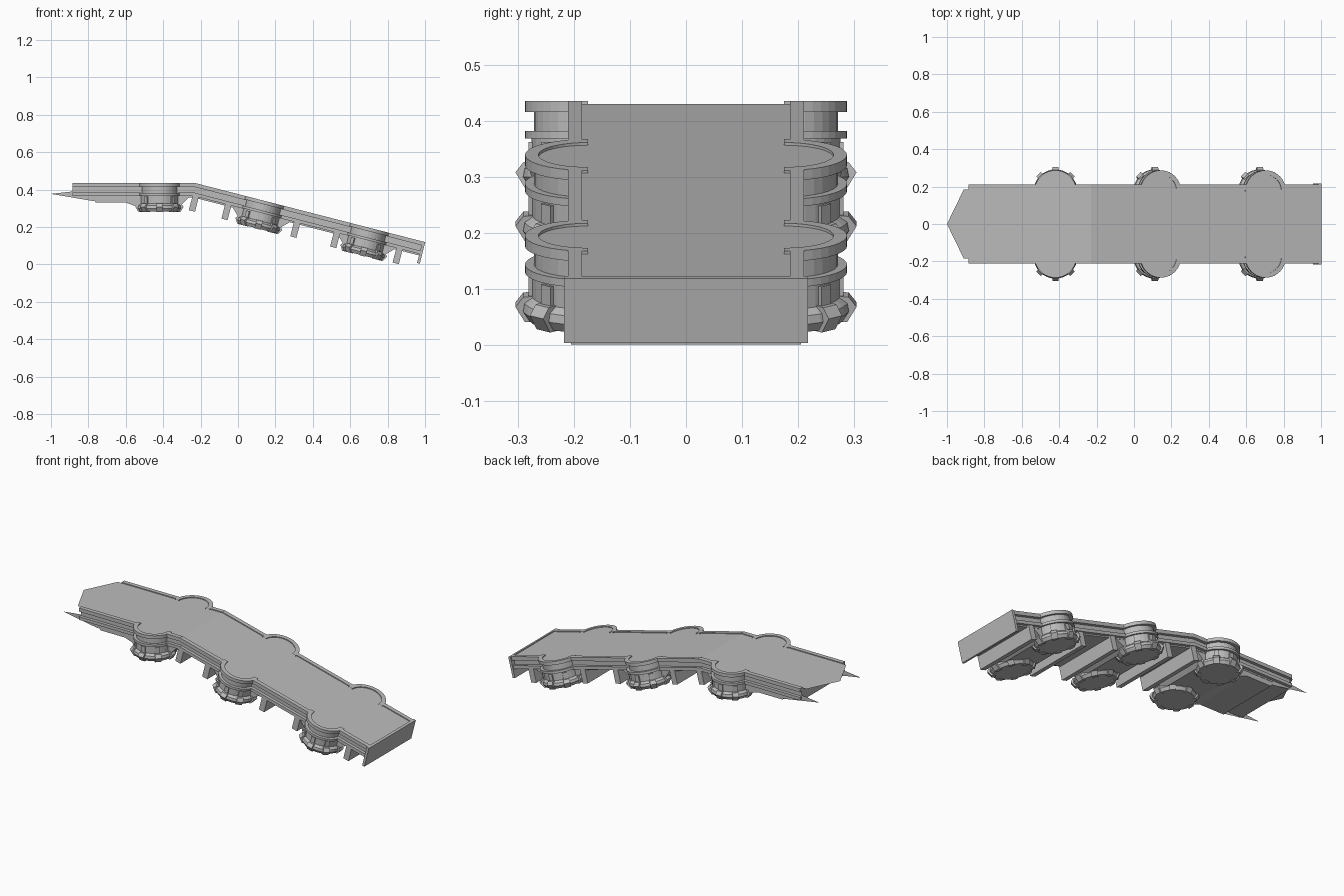
import bpy, bmesh, math
from mathutils import Matrix

cube = bpy.data.objects.get("Cube")
if cube:
    bpy.data.objects.remove(cube, do_unlink=True)

grey = bpy.data.materials.new("stone_grey")
grey.use_nodes = True
grey.diffuse_color = (0.5, 0.5, 0.5, 1)
grey.node_tree.nodes["Principled BSDF"].inputs["Base Color"].default_value = (0.5, 0.5, 0.5, 1)

# Level section and ramp share a hinge line; local x runs along the deck
LEVEL = Matrix.Translation((-0.23, 0, 0.43))
RAMP = LEVEL @ Matrix.Rotation(math.radians(14.4), 4, 'Y')
RAMP_END = 1.27
LEVEL_END = -0.655
TOWER_Y, TOWER_R = 0.175, 0.112


def finish(name, bm, frame):
    bmesh.ops.recalc_face_normals(bm, faces=bm.faces)
    mesh = bpy.data.meshes.new(name)
    bm.to_mesh(mesh)
    bm.free()
    mesh.materials.append(grey)
    obj = bpy.data.objects.new(name, mesh)
    obj.matrix_world = frame
    bpy.context.collection.objects.link(obj)
    return obj


def prism(name, outline, y0, y1, frame):
    """Side outline (along, up) extruded across the deck."""
    bm = bmesh.new()
    face = bm.faces.new([bm.verts.new((u, y0, w)) for u, w in outline])
    if y1 != y0:
        ext = bmesh.ops.extrude_face_region(bm, geom=[face])
        for v in ext["geom"]:
            if isinstance(v, bmesh.types.BMVert):
                v.co.y = y1
    return finish(name, bm, frame)


def box(name, u0, u1, y0, y1, w0, w1, frame):
    return prism(name, [(u0, w0), (u1, w0), (u1, w1), (u0, w1)], y0, y1, frame)


def lathe(name, profile, frame, angle=math.tau, steps=32, closed=False):
    bm = bmesh.new()
    verts = [bm.verts.new((r, 0, w)) for r, w in profile]
    pairs = list(zip(verts, verts[1:] + verts[:1])) if closed else list(zip(verts, verts[1:]))
    edges = [bm.edges.new(p) for p in pairs]
    bmesh.ops.spin(bm, geom=verts + edges, cent=(0, 0, 0), axis=(0, 0, 1),
                   angle=angle, steps=steps)
    bmesh.ops.remove_doubles(bm, verts=bm.verts, dist=0.0001)
    return finish(name, bm, frame)


# Tower standing half outside the deck edge
def tower(label, u, side, frame):
    place = frame @ Matrix.Translation((u, side * TOWER_Y, 0))
    outward = place @ Matrix.Rotation(0 if side > 0 else math.pi, 4, 'Z')
    lathe(label + "_body", [(0, 0), (0.096, 0), (0.096, -0.06), (0.1, -0.06),
                            (0.1, -0.105), (0.114, -0.115), (0.117, -0.13),
                            (0.106, -0.147), (0, -0.147)], place)
    for part, inner, low, high in (("parapet", 0.088, -0.014, 0.005),
                                   ("band", 0.09, -0.062, -0.048)):
        lathe(f"{label}_{part}", [(inner, low), (TOWER_R, low), (TOWER_R, high), (inner, high)],
              outward, math.pi, 20, True)
    for i in range(8):
        turn = place @ Matrix.Rotation(i * math.tau / 8, 4, 'Z')
        prism(f"{label}_foot", [(0.09, -0.102), (0.115, -0.104), (0.129, -0.122),
                                (0.112, -0.15), (0.09, -0.15)], -0.017, 0.017, turn)
        box(f"{label}_tab", 0.09, 0.106, -0.012, 0.012, -0.105, -0.068, turn)


# Trapezoid belly joining a pair of towers
def belly(name, u, frame):
    prism(name, [(u - 0.17, -0.06), (u - 0.1, -0.128), (u + 0.1, -0.128), (u + 0.17, -0.06)],
          -0.19, 0.19, frame)


# Deck slabs
box("level_deck", LEVEL_END, 0, -0.192, 0.192, -0.072, 0, LEVEL)
box("ramp_deck", 0, RAMP_END - 0.01, -0.192, 0.192, -0.072, 0, RAMP)

# Pointed thin tongue at the level end
bm = bmesh.new()
bm.faces.new([bm.verts.new(p) for p in ((LEVEL_END, -0.185, 0), (LEVEL_END, 0.185, 0),
              (-0.68, 0.185, 0), (-0.77, 0, 0), (-0.68, -0.185, 0))])
finish("deck_tongue", bm, LEVEL)

sections = ((LEVEL, LEVEL_END, 0, [-0.19], "level"),
            (RAMP, 0, RAMP_END, [0.384, 0.963], "ramp"))
for frame, start, end, towers, label in sections:
    for u in towers:
        belly(label + "_belly", u, frame)
    # Rails run between the towers
    cuts = [start] + [c for u in towers for c in (u - 0.1, u + 0.1)] + [end]
    for side, word in ((-1, "right"), (1, "left")):
        for a, b in zip(cuts[::2], cuts[1::2]):
            box(f"{label}_{word}_top_rail", a, b, side * 0.185, side * 0.21, -0.016, 0.005, frame)
            box(f"{label}_{word}_lower_rail", a, b, side * 0.185, side * 0.21, -0.064, -0.046, frame)
        for u in towers:
            tower(f"{label}_{word}_tower", u, side, frame)

# Shallow keel under the level section, with a thin spike on each side
prism("level_keel", [(-0.55, -0.07), (-0.53, -0.1), (-0.37, -0.1), (-0.29, -0.128), (-0.29, -0.07)],
      -0.19, 0.19, LEVEL)
for side in (-1, 1):
    prism("side_spike", [(-0.77, -0.053), (-0.54, -0.092), (-0.54, -0.05), (-0.655, -0.04)],
          side * 0.192, side * 0.192, LEVEL)

# Cross ribs below the ramp and the closing end plate
for u in (0.02, 0.2, 0.58, 0.8, 1.145):
    box("cross_rib", u - 0.017, u + 0.017, -0.205, 0.205, -0.144, -0.05, RAMP)
box("end_plate", RAMP_END - 0.015, RAMP_END, -0.217, 0.217, -0.114, 0.005, RAMP)
